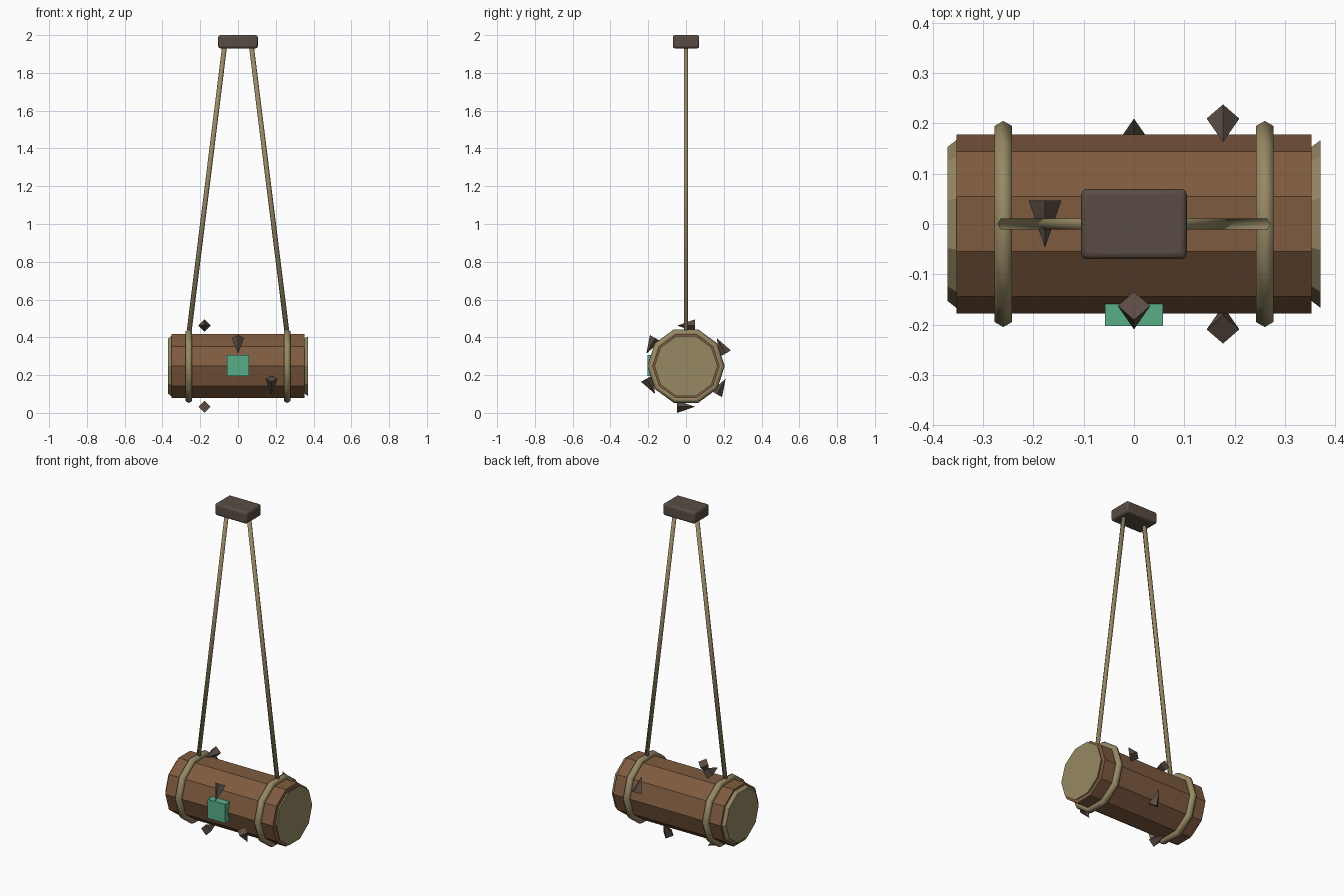
import bpy, math
from mathutils import Vector

default = bpy.data.objects.get("Cube")
if default:
    bpy.data.objects.remove(default, do_unlink=True)


def material(name, rgb):
    m = bpy.data.materials.new(name)
    m.use_nodes = True
    m.diffuse_color = (*rgb, 1)
    m.node_tree.nodes["Principled BSDF"].inputs["Base Color"].default_value = (*rgb, 1)
    return m


bark = material("bark brown", (0.21, 0.105, 0.05))
tan = material("rope tan", (0.31, 0.25, 0.13))
dark = material("dark brown", (0.10, 0.073, 0.056))
green = material("patch green", (0.10, 0.42, 0.25))

LOG_Z = 0.2475
SIDES = 10


def finish(name, mat, smooth=False):
    ob = bpy.context.object
    ob.name = name
    ob.data.materials.append(mat)
    if smooth:
        bpy.ops.object.shade_smooth()
    return ob


def cone(name, mat, start, end, r1, r2, sides, smooth=False):
    """Cone or cylinder running from start to end."""
    start, end = Vector(start), Vector(end)
    axis = end - start
    if abs(axis.x) > 0.9 * axis.length:
        rot = (0, math.pi / 2, 0)
    elif abs(axis.y) < 1e-6:
        rot = (0, math.atan2(axis.x, axis.z), 0)
    else:
        rot = (math.atan2(-axis.y, axis.z), 0, 0)
    bpy.ops.mesh.primitive_cone_add(vertices=sides, radius1=r1, radius2=r2,
                                    depth=axis.length, location=(start + end) / 2,
                                    rotation=rot)
    return finish(name, mat, smooth)


def box(name, mat, size, centre, bevel=0):
    bpy.ops.mesh.primitive_cube_add(size=1, location=centre)
    ob = finish(name, mat)
    ob.scale = size
    bpy.ops.object.transform_apply(location=False, rotation=False, scale=True)
    if bevel:
        mod = ob.modifiers.new("rounded edges", "BEVEL")
        mod.width = bevel
        mod.segments = 3
    return ob


# Log body and its cut ends
cone("log", bark, (-0.353, 0, LOG_Z), (0.353, 0, LOG_Z), 0.178, 0.178, SIDES)
for name, x in (("right_log_end", -0.371), ("left_log_end", 0.353)):
    cone(name, tan, (x, 0, LOG_Z), (x + 0.018, 0, LOG_Z), 0.153, 0.167, SIDES)

# Rope bands round the log, and the ropes up to the handle
for side, s in (("right", -1), ("left", 1)):
    bpy.ops.mesh.primitive_torus_add(major_segments=SIDES, minor_segments=6,
                                     major_radius=0.185, minor_radius=0.02,
                                     location=(s * 0.26, 0, LOG_Z),
                                     rotation=(0, math.pi / 2, math.pi))
    band = finish(side + "_rope_band", tan, True)
    # Turn the ring so that corners face front and back
    for v in band.data.vertices:
        v.co.x, v.co.y = -v.co.y, v.co.x
    rope = cone(side + "_rope", tan, (s * 0.26, 0, 0.42), (s * 0.07, 0, 1.95),
                0.013, 0.013, 6, True)
    # Corners of the rope section point sideways
    for v in rope.data.vertices:
        v.co.x, v.co.y = -v.co.y, v.co.x

# Handle block
box("handle", dark, (0.21, 0.14, 0.07), (0, 0, 1.965), 0.012)
bpy.ops.object.shade_smooth_by_angle()

# Patch on the front of the log
box("front_patch", green, (0.116, 0.06, 0.112), (0, -0.173, 0.25))

# Spikes spiral round the log, each pointing along the tangent
for i in range(6):
    a = math.radians(90 + 60 * i)
    centre = Vector(((i % 3 - 1) * 0.177, 0.215 * math.cos(a), LOG_Z + 0.215 * math.sin(a)))
    along = Vector((0, -math.sin(a), math.cos(a))) * 0.047
    cone("spike_%d" % (i + 1), dark, centre - along, centre + along, 0.0325, 0, 4)
